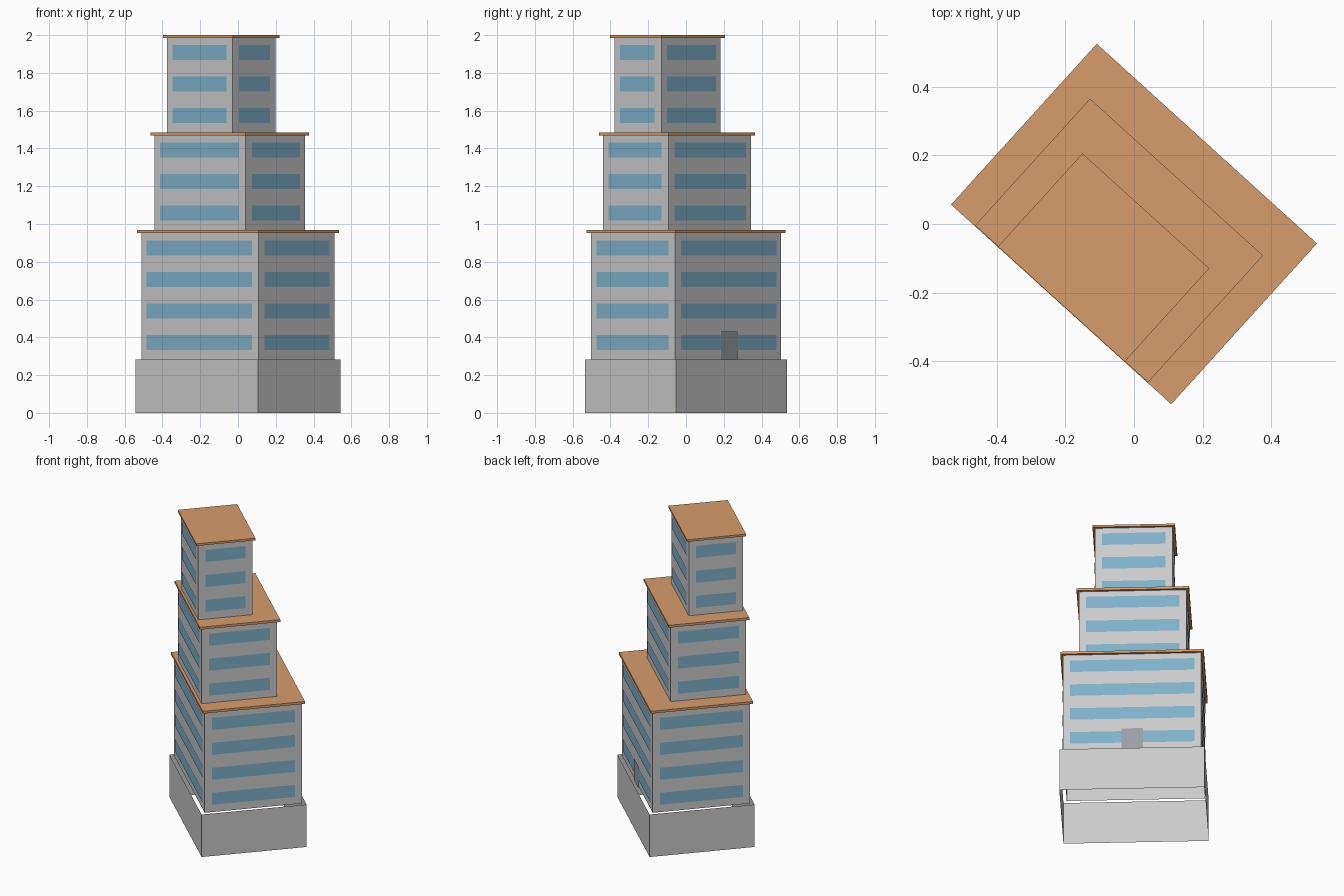
import bpy, bmesh, math

if "Cube" in bpy.data.objects:
    bpy.data.objects.remove(bpy.data.objects["Cube"])

ANGLE = math.radians(-42.2)   # the whole tower is turned about z


def material(name, rgb):
    m = bpy.data.materials.new(name)
    m.diffuse_color = (*rgb, 1)
    m.use_nodes = True
    m.node_tree.nodes["Principled BSDF"].inputs["Base Color"].default_value = m.diffuse_color
    return m


GLASS = material("glass_blue", (0.21, 0.45, 0.60))
ROOF = material("roof_tan", (0.68, 0.34, 0.15))
DOOR = material("door_grey", (0.33, 0.35, 0.37))


def make(name, quads, mat=None):
    bm = bmesh.new()
    for q in quads:
        bm.faces.new([bm.verts.new(p) for p in q])
    bmesh.ops.remove_doubles(bm, verts=bm.verts, dist=1e-5)
    me = bpy.data.meshes.new(name)
    bm.to_mesh(me)
    bm.free()
    ob = bpy.data.objects.new(name, me)
    bpy.context.collection.objects.link(ob)
    ob.rotation_euler.z = ANGLE
    if mat:
        me.materials.append(mat)
    return ob


def sides(x0, x1, y0, y1):
    """Four plan edges, counter-clockwise, so the faces point outward."""
    c = [(x0, y0), (x1, y0), (x1, y1), (x0, y1)]
    return [(c[i], c[(i + 1) % 4]) for i in range(4)]


def panel(a, b, z0, z1, margin=0.0, out=0.0):
    """Upright quad on edge a-b, inset at both ends and pushed outward."""
    dx, dy = b[0] - a[0], b[1] - a[1]
    n = math.hypot(dx, dy)
    dx, dy = dx / n, dy / n
    ax, ay = a[0] + dx * margin + dy * out, a[1] + dy * margin - dx * out
    bx, by = b[0] - dx * margin + dy * out, b[1] - dy * margin - dx * out
    return [(ax, ay, z0), (bx, by, z0), (bx, by, z1), (ax, ay, z1)]


def walls(rect, z0, z1):
    return [panel(a, b, z0, z1) for a, b in sides(*rect)]


# Open foundation skirt
make("foundation", walls((-0.439, 0.439, -0.325, 0.325), 0, 0.283))

# Tiers: wall rectangle, bottom, roof underside, roof top, storeys
tiers = [
    ("lower", (-0.418, 0.418, -0.301, 0.301), 0.283, 0.952, 0.968, 4),
    ("middle", (-0.325, 0.325, -0.299, 0.169), 0.968, 1.469, 1.485, 3),
    ("upper", (-0.234, 0.234, -0.300, 0.036), 1.485, 1.986, 2.0, 3),
]
for name, rect, z0, z1, z2, storeys in tiers:
    make(name + "_walls", walls(rect, z0, z1))

    # Window bands on every side of every storey
    bands = []
    for i in range(storeys):
        z = z0 + 0.05 + i * 0.1665
        for k, (a, b) in enumerate(sides(*rect)):
            bands.append(panel(a, b, z, z + 0.08, (0.042, 0.045)[k % 2], 0.004))
    make(name + "_windows", bands, GLASS)

    # Thin overhanging roof slab
    o = 0.0155
    x0, x1, y0, y1 = rect[0] - o, rect[1] + o, rect[2] - o, rect[3] + o
    slab = walls((x0, x1, y0, y1), z1, z2)
    slab.append([(x0, y0, z2), (x1, y0, z2), (x1, y1, z2), (x0, y1, z2)])
    slab.append([(x0, y1, z1), (x1, y1, z1), (x1, y0, z1), (x0, y0, z1)])
    make(name + "_roof", slab, ROOF)

# Door in the middle of the back wall
make("door", [panel((0.065, 0.301), (-0.065, 0.301), 0.283, 0.43, 0, 0.007)], DOOR)
